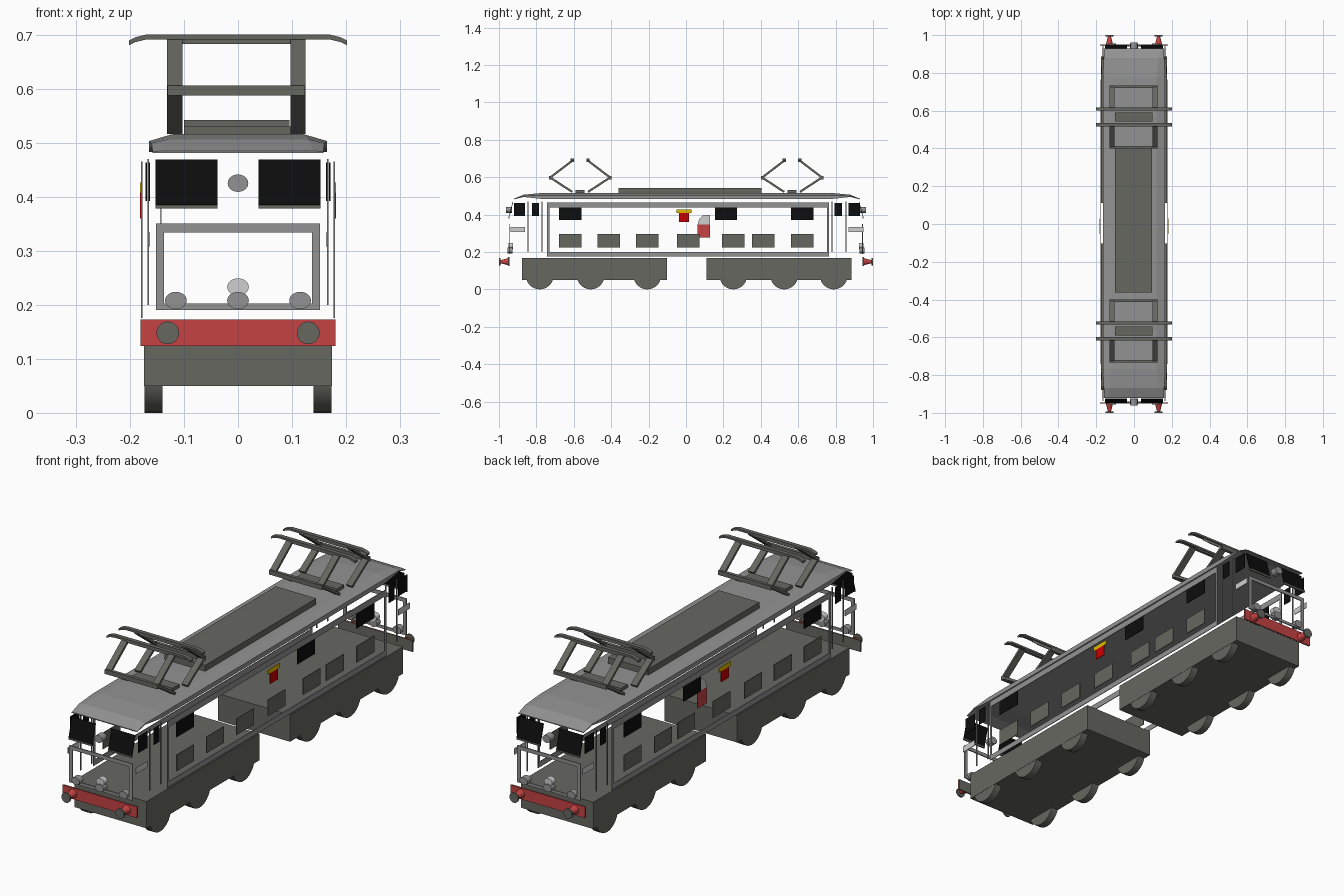
import bpy, bmesh, math
from mathutils import Vector

if "Cube" in bpy.data.objects:
    bpy.data.objects.remove(bpy.data.objects["Cube"])

def mat(name, r, g, b):
    m = bpy.data.materials.new(name)
    m.diffuse_color = (r, g, b, 1)
    m.use_nodes = True
    m.node_tree.nodes["Principled BSDF"].inputs["Base Color"].default_value = m.diffuse_color
    return m

DARK = mat("dark_grey", .135, .135, .12)
GREY = mat("roof_grey", .29, .29, .29)
LIGHT = mat("light_grey", .62, .62, .62)
RED = mat("beam_red", .56, .055, .055)
BRIGHT = mat("bright_red", .6, 0, 0)
YELLOW = mat("yellow", .75, .5, 0)
BLACK = mat("black", .004, .004, .004)

def mesh(name, verts, faces, m):
    me = bpy.data.meshes.new(name)
    me.from_pydata(verts, [], faces)
    bm = bmesh.new(); bm.from_mesh(me)
    bmesh.ops.recalc_face_normals(bm, faces=bm.faces)
    bm.to_mesh(me); bm.free()
    me.materials.append(m)
    o = bpy.data.objects.new(name, me)
    bpy.context.collection.objects.link(o)
    return o

def loft(name, rings, m):
    n = len(rings[0])
    v = [p for r in rings for p in r]
    f = [(i*n+j, i*n+(j+1) % n, (i+1)*n+(j+1) % n, (i+1)*n+j)
         for i in range(len(rings)-1) for j in range(n)]
    f += [tuple(range(n)), tuple(range(len(v)-n, len(v)))]
    return mesh(name, v, f, m)

def box(name, x0, x1, y0, y1, z0, z1, m):
    return loft(name, [[(x0, y0, z), (x1, y0, z), (x1, y1, z), (x0, y1, z)] for z in (z0, z1)], m)

def side_poly(name, x, pts, m, t=.0015):
    # thin plate in the y-z plane
    return loft(name, [[(x+d, y, z) for y, z in pts] for d in (-t, t)], m)

def cone(name, a, b, r0, r1, m, n=24, sz=1):
    # tapered cylinder from a to b along x or y
    a, b = Vector(a), Vector(b)
    u = Vector((1, 0, 0)) if abs((b-a).y) > 0 else Vector((0, 1, 0))
    rings = []
    for p, r in ((a, r0), (b, r1)):
        rings.append([p + u*r*math.cos(k*math.tau/n) + Vector((0, 0, r*sz*math.sin(k*math.tau/n)))
                      for k in range(n)])
    o = loft(name, rings, m)
    for p in o.data.polygons:
        p.use_smooth = len(p.vertices) == 4
    return o

def bar(name, x0, x1, p, q, t, m):
    # flat-sided strut across x0..x1 running from p to q in the y-z plane
    d = Vector((q[0]-p[0], q[1]-p[1])).normalized() * t/2
    pts = [(p[0]-d.y, p[1]+d.x), (p[0]+d.y, p[1]-d.x), (q[0]+d.y, q[1]-d.x), (q[0]-d.y, q[1]+d.x)]
    return loft(name, [[(x, y, z) for y, z in pts] for x in (x0, x1)], m)

# bogies and wheels
for y0, y1, axles in ((-.878, -.102, (-.782, -.51, -.207)), (.11, .886, (.253, .525, .79))):
    box("bogie", -.174, .174, y0, y1, .05, .167, DARK)
    for y in axles:
        for s in (-1, 1):
            cone("wheel", (s*.14, y, .074), (s*.173, y, .074), .074, .074, DARK, 28)

# roof, tapering down at both ends
def roof_ring(y, w, zb, ze, wt, zt):
    return [(-w, y, zb), (-w, y, ze), (-wt, y, zt), (wt, y, zt), (w, y, ze), (w, y, zb)]
loft("roof", [roof_ring(-.92, .158, .481, .483, .14, .485), roof_ring(-.868, .16, .494, .499, .13, .506),
              roof_ring(-.765, .165, .483, .503, .12, .516), roof_ring(.775, .165, .483, .503, .12, .516),
              roof_ring(.878, .16, .494, .499, .13, .506), roof_ring(.93, .158, .481, .483, .14, .485)], GREY)
box("roof_equipment_box", -.1, .095, -.362, .403, .513, .542, DARK)

# pantographs
for yc in (-.566, .567):
    for s in (-1, 1):
        ya, yb = yc+s*.042, yc+s*.16
        for x in (-.117, .111):
            bar("pantograph_lower_arm", x-.014, x+.014, (ya, .521), (yb, .598), .011, DARK)
            bar("pantograph_upper_arm", x-.014, x+.014, (yb, .598), (ya, .688), .011, DARK)
        box("pantograph_knee_bar", -.13, .124, yb-.007, yb+.007, .587, .606, DARK)
        box("pantograph_top_bar", -.104, .098, ya-.006, ya+.006, .683, .691, DARK)
        # contact strip with drooping horns
        prof = [(-.202, .684), (-.19, .690), (-.17, .695), (.17, .695), (.19, .690), (.202, .684)]
        loft("contact_strip", [[(x, ya+w*.009, z+h) for w, h in ((-1, -.004), (1, -.004), (1, .005), (-1, .005))]
                               for x, z in prof], DARK)
    box("pantograph_base", -.1, .098, yc-.024, yc+.024, .513, .53, DARK)

# side details, both sides
for s in (-1, 1):
    X = s*.178
    def plate(name, y0, y1, z0, z1, m, x=X):
        return box(name, x-.0015, x+.0015, y0, y1, z0, z1, m)
    plate("side_frame_top", -.742, .765, .438, .465, GREY)
    plate("side_frame_bottom", -.742, .765, .176, .2, GREY)
    plate("side_frame_end", -.742, -.73, .2, .438, GREY)
    plate("side_frame_end", .753, .765, .2, .438, GREY)
    for y in (-.618, .214, .622):
        plate("side_window", y-.06, y+.06, .372, .437, BLACK)
    for y in (-.618, -.412, -.206, .011, .253, .412, .622):
        plate("side_grille", y-.06, y+.06, .224, .295, DARK)
    plate("plaque_top", -.052, .03, .407, .426, YELLOW, s*.18)
    plate("plaque_body", -.037, .016, .36, .407, BRIGHT, s*.18)
    # cab sides: windows, number plates and door handrails
    for e in (-1, 1):
        def cab(name, y0, y1, z0, z1, m, x):
            a, b = sorted((e*y0+.005, e*y1+.005))
            return plate(name, a, b, z0, z1, m, x)
        cab("cab_side_window", .865, .925, .392, .463, BLACK, s*.164)
        cab("cab_door_window", .79, .828, .392, .463, BLACK, s*.17)
        cab("cab_number_plate", .865, .943, .308, .334, LIGHT, s*.164)
        for y in (.775, .85):
            o = cab("door_handrail", y-.003, y+.003, .2, .47, GREY, s*.166)

# left side shield
side_poly("shield", -.143, [(.062, .277), (.128, .277), (.128, .347), (.062, .347)], RED)
side_poly("shield_cap", -.143, [(.062, .347), (.128, .347), (.128, .397), (.092, .397), (.07, .375)], LIGHT)

# ends
for e in (-1, 1):
    def ebox(name, x0, x1, y0, y1, z0, z1, m):
        a, b = sorted((e*y0, e*y1))
        return box(name, x0, x1, a, b, z0, z1, m)
    ebox("buffer_beam", -.18, .18, .948, .951, .124, .173, RED)
    ebox("buffer_beam_back", -.18, .18, .944, .948, .124, .173, DARK)
    for x in (-.13, .13):
        cone("buffer_shank", (x, e*.951, .148), (x, e*.993, .148), .019, .008, RED)
        cone("buffer_head", (x, e*.992, .148), (x, e, .148), .021, .021, DARK)
    # panel frame
    ebox("end_frame_top", -.152, .152, .94, .945, .334, .35, GREY)
    ebox("end_frame_bottom", -.152, .152, .94, .945, .19, .202, GREY)
    for x in (-.152, .137):
        ebox("end_frame_post", x, x+.015, .94, .945, .202, .334, GREY)
    # sloping windscreens with sills
    for s in (-1, 1):
        bar("windscreen", *sorted((s*.038, s*.153)), (e*.947, .385), (e*.925, .468), .003, BLACK)
        ebox("windscreen_sill", *sorted((s*.038, s*.153)), .944, .95, .378, .385, DARK)
    # lamps
    cone("top_lamp", (0, e*.93, .425), (0, e*.962, .425), .019, .019, GREY, 24, .85)
    for x in (-.115, 0, .115):
        cone("lower_lamp", (x, e*.928, .208), (x, e*.955, .208), .02, .02, GREY, 24, .8)
    cone("centre_lamp", (0, e*.925, .233), (0, e*.95, .233), .02, .02, LIGHT, 24, .8)
